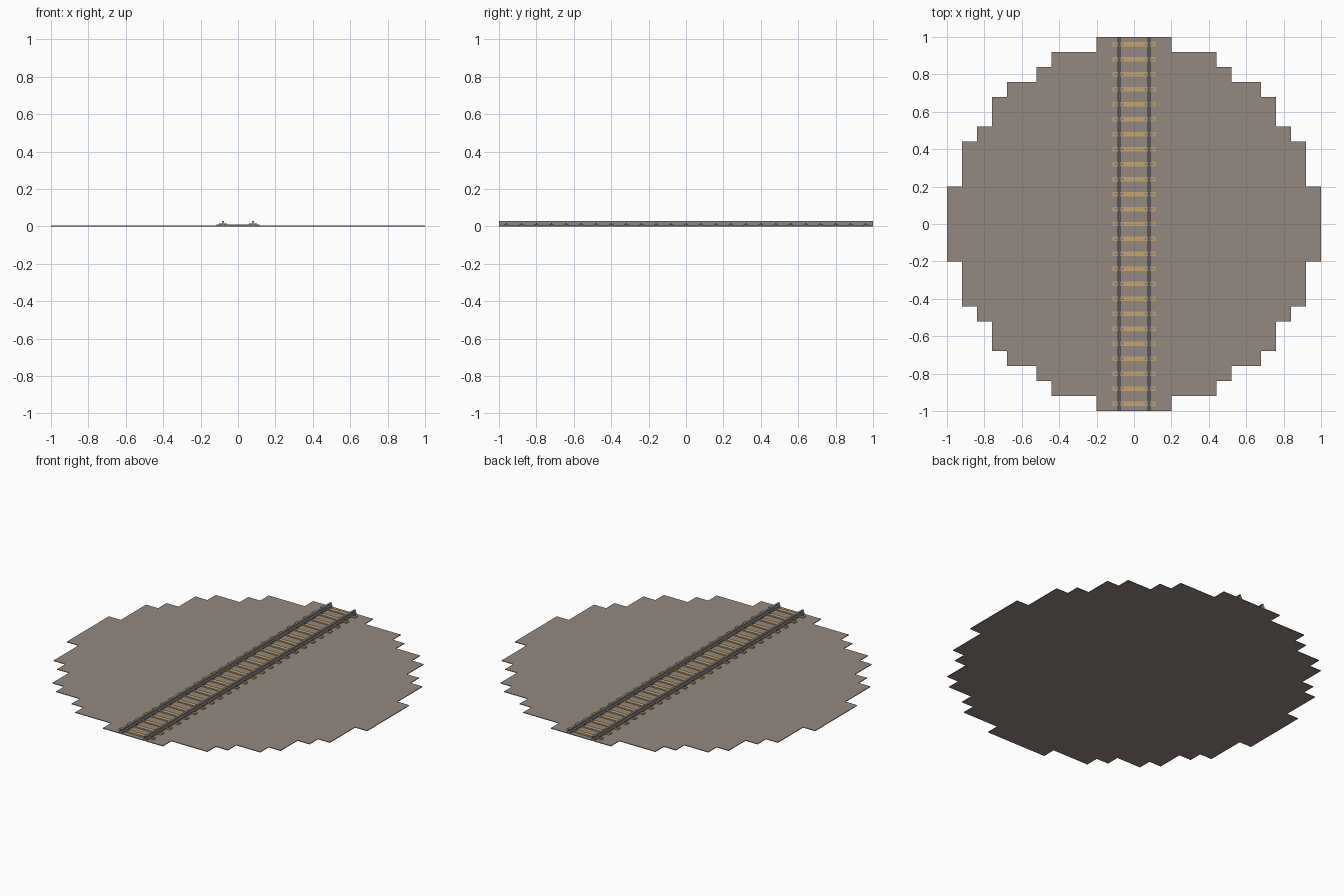
import bpy, bmesh

cube = bpy.data.objects.get("Cube")
if cube:
    bpy.data.objects.remove(cube, do_unlink=True)


def material(name, color):
    m = bpy.data.materials.new(name)
    m.use_nodes = True
    m.diffuse_color = (*color, 1)
    m.node_tree.nodes["Principled BSDF"].inputs["Base Color"].default_value = (*color, 1)
    return m


gravel = material("gravel", (0.30, 0.25, 0.22))
wood = material("wood", (0.57, 0.37, 0.15))
steel = material("steel", (0.27, 0.24, 0.22))


def make_object(name, bm, mat):
    bmesh.ops.recalc_face_normals(bm, faces=bm.faces)
    mesh = bpy.data.meshes.new(name)
    bm.to_mesh(mesh)
    bm.free()
    mesh.materials.append(mat)
    obj = bpy.data.objects.new(name, mesh)
    bpy.context.collection.objects.link(obj)
    return obj


def box(bm, x0, x1, y0, y1, z0, z1):
    v = bmesh.ops.create_cube(bm, size=1)["verts"]
    bmesh.ops.scale(bm, vec=(x1 - x0, y1 - y0, z1 - z0), verts=v)
    bmesh.ops.translate(bm, vec=((x0 + x1) / 2, (y0 + y1) / 2, (z0 + z1) / 2), verts=v)


def extrude(bm, points, offset):
    face = bm.faces.new([bm.verts.new(p) for p in points])
    new = bmesh.ops.extrude_face_region(bm, geom=[face])["geom"]
    bmesh.ops.translate(bm, vec=offset, verts=[g for g in new if isinstance(g, bmesh.types.BMVert)])


GROUND = 0.004
SLEEPER_TOP = 0.011
PLATE_TOP = 0.013
RAIL_TOP = 0.028
GAUGE = 0.08
SLEEPERS = [-0.96 + 0.08 * i for i in range(25)]

# Stepped round ground slab: one quarter of the outline, turned four times
quarter = [(1, 0.2), (0.92, 0.2), (0.92, 0.44), (0.84, 0.44), (0.84, 0.52),
           (0.76, 0.52), (0.76, 0.68), (0.68, 0.68), (0.68, 0.76), (0.52, 0.76),
           (0.52, 0.84), (0.44, 0.84), (0.44, 0.92), (0.2, 0.92), (0.2, 1)]
outline = []
for turn in range(4):
    outline += quarter
    quarter = [(-y, x) for x, y in quarter]
bm = bmesh.new()
extrude(bm, [(x, y, 0) for x, y in outline], (0, 0, GROUND))
make_object("ground_slab", bm, gravel)

# Wooden sleepers
bm = bmesh.new()
for y in SLEEPERS:
    box(bm, -0.115, 0.115, y - 0.012, y + 0.012, GROUND / 2, SLEEPER_TOP)
make_object("sleepers", bm, wood)

# Rails with a foot, thin web and head
half = [(0.010, PLATE_TOP - 0.009), (0.010, PLATE_TOP + 0.001), (0.003, PLATE_TOP + 0.003),
        (0.003, RAIL_TOP - 0.005), (0.006, RAIL_TOP - 0.004), (0.006, RAIL_TOP)]
for side, name in ((-1, "right_rail"), (1, "left_rail")):
    bm = bmesh.new()
    section = half + [(-x, z) for x, z in reversed(half)]
    extrude(bm, [(side * GAUGE + x, -1, z) for x, z in section], (0, 2, 0))
    make_object(name, bm, steel)

    # Tie plates with a spike on each side of the rail
    bm = bmesh.new()
    for y in SLEEPERS:
        c = side * GAUGE
        box(bm, c - 0.024, c + 0.024, y - 0.006, y + 0.006, GROUND, PLATE_TOP)
        for d in (-0.016, 0.016):
            box(bm, c + d - 0.003, c + d + 0.003, y - 0.003, y + 0.003, PLATE_TOP - 0.002, 0.018)
    make_object(name.replace("rail", "tie_plates"), bm, steel)
